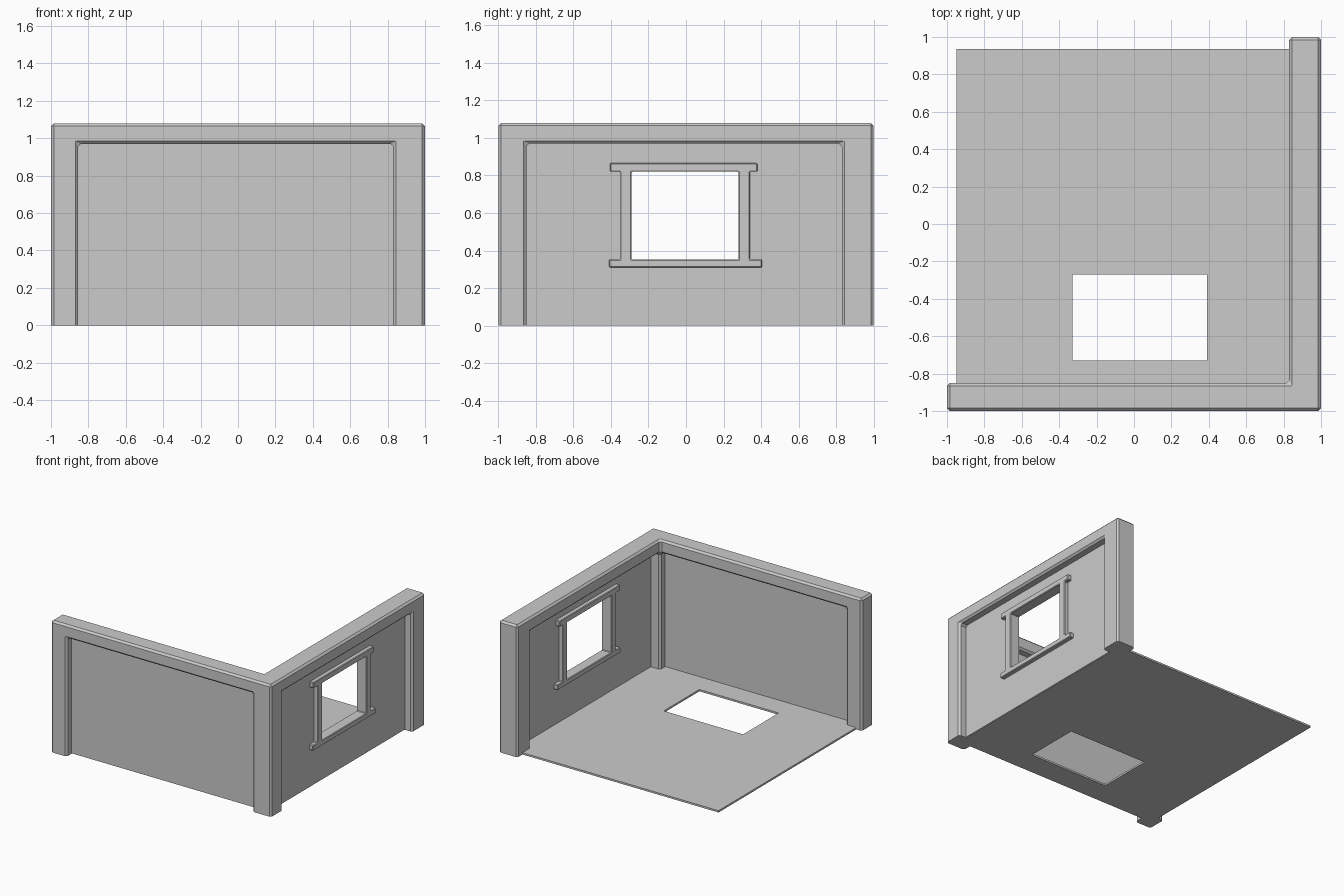
import bpy, bmesh
from itertools import product

if "Cube" in bpy.data.objects:
    bpy.data.objects.remove(bpy.data.objects["Cube"])


def block_mesh(name, xs, ys, zs, filled, bevel=0.0):
    """Solid made of the filled cells of an uneven grid, outer skin only, chamfered edges."""
    cuts = (xs, ys, zs)
    cells = {c for c in product(*(range(len(a) - 1) for a in cuts)) if filled(*c)}
    bm = bmesh.new()
    verts = {}

    def vert(idx):
        if idx not in verts:
            verts[idx] = bm.verts.new([cuts[k][idx[k]] for k in range(3)])
        return verts[idx]

    for c in cells:
        for axis, side in product(range(3), (0, 1)):
            n = list(c)
            n[axis] += 1 if side else -1
            if tuple(n) in cells:
                continue
            u, v = (axis + 1) % 3, (axis + 2) % 3
            loop = []
            for du, dv in ((0, 0), (1, 0), (1, 1), (0, 1)):
                p = list(c)
                p[axis] += side
                p[u] += du
                p[v] += dv
                loop.append(vert(tuple(p)))
            bm.faces.new(loop if side else loop[::-1])
    bmesh.ops.dissolve_limit(bm, angle_limit=0.01, verts=bm.verts[:], edges=bm.edges[:])
    if bevel:
        # edges resting on the ground stay square
        sharp = [e for e in bm.edges if len(e.link_faces) == 2
                 and e.calc_face_angle(0) > 0.5
                 and max(v.co.z for v in e.verts) > 0.001]
        bmesh.ops.bevel(bm, geom=sharp, offset=bevel, segments=1,
                        profile=0.5, affect='EDGES', clamp_overlap=True)
    me = bpy.data.meshes.new(name)
    bm.to_mesh(me)
    bm.free()
    ob = bpy.data.objects.new(name, me)
    bpy.context.collection.objects.link(ob)
    return ob


# L-shaped wall frame: three posts and two top beams
def in_frame(i, j, k):
    on_l = j == 0 or i == 2
    post = (i, j) in ((0, 0), (2, 0), (2, 2))
    return on_l and (k == 1 or post)


block_mesh("wall_frame", [-1, -.855, .83, 1], [-1, -.85, .83, 1], [0, .97, 1.08],
           in_frame, 0.015)

# Thin recessed wall panels
block_mesh("front_panel", [-.95, .935], [-.935, -.915], [.005, 1.02], lambda i, j, k: True)
block_mesh("right_panel", [.915, .935], [-.93, -.30, .29, .94], [.005, .34, .83, 1.02],
           lambda i, j, k: not (j == 1 and k == 1))


# Window frame: long sill, slightly shorter lintel, two jambs
def in_window(i, j, k):
    if k == 0:
        return True
    if k == 2:
        return 1 <= j <= 5
    return j in (2, 4)


block_mesh("window_frame", [.88, .97], [-.41, -.405, -.35, -.29, .28, .34, .38, .405],
           [.31, .353, .82, .867], in_window, 0.008)

# Floor slab with a rectangular opening
block_mesh("floor", [-.95, -.33, .39, .93], [-.93, -.73, -.27, .935], [0, .015],
           lambda i, j, k: not (i == 1 and j == 1))
